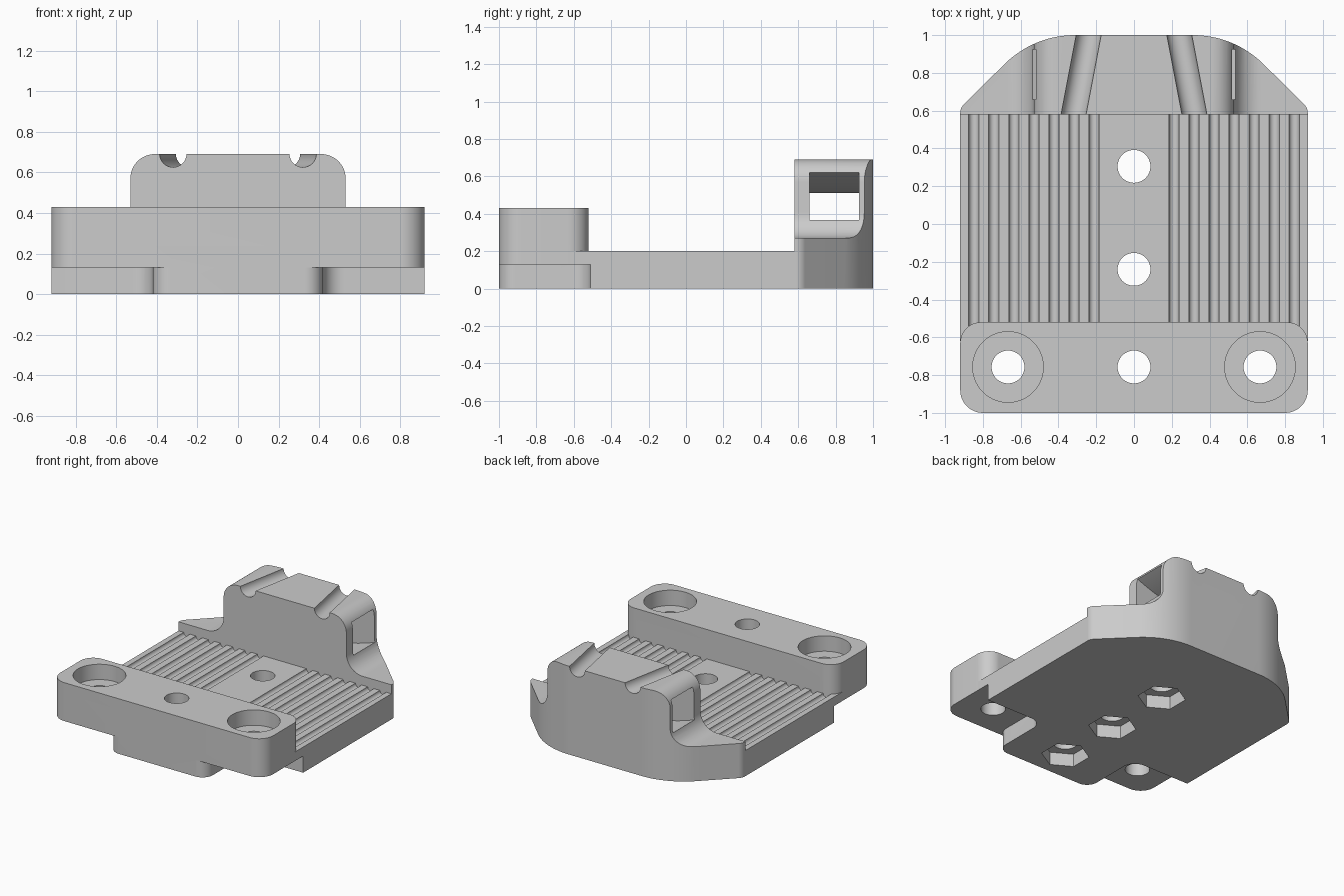
import bpy, bmesh, math
from mathutils import Vector

if "Cube" in bpy.data.objects:
    bpy.data.objects.remove(bpy.data.objects["Cube"], do_unlink=True)

grey = bpy.data.materials.new("light_grey_plastic")
grey.use_nodes = True
COLOUR = (0.6, 0.6, 0.6, 1)
grey.diffuse_color = COLOUR
grey.node_tree.nodes["Principled BSDF"].inputs["Base Color"].default_value = COLOUR


def rounded(corners, steps=12):
    """Polygon from (x, y, radius) corners, each rounded by its radius."""
    points = []
    for i, (x, y, r) in enumerate(corners):
        p = Vector((x, y))
        if r == 0:
            points.append(p)
            continue
        u = (Vector(corners[i - 1][:2]) - p).normalized()
        v = (Vector(corners[(i + 1) % len(corners)][:2]) - p).normalized()
        half = u.angle(v) / 2
        to_centre = (u + v).normalized() * r / math.sin(half)
        start = (u * r / math.tan(half) - to_centre).normalized()
        end = (v * r / math.tan(half) - to_centre).normalized()
        points += [p + to_centre + start.slerp(end, k / steps) * r for k in range(steps + 1)]
    return points


def mirrored(half):
    """Complete a right-hand half outline across x = 0."""
    return half + [(-x, y, r) for x, y, r in reversed(half)]


def prism(name, points, low, high, axis="Z"):
    """Extrude a flat outline along z, or along y for an x-z outline."""
    place = (lambda a, b, h: (a, b, h)) if axis == "Z" else (lambda a, b, h: (a, h, b))
    bm = bmesh.new()
    face = bm.faces.new([bm.verts.new(place(a, b, low)) for a, b in points])
    new = bmesh.ops.extrude_face_region(bm, geom=[face])["geom"]
    bmesh.ops.translate(bm, vec=place(0, 0, high - low),
                        verts=[g for g in new if isinstance(g, bmesh.types.BMVert)])
    bmesh.ops.recalc_face_normals(bm, faces=bm.faces)
    mesh = bpy.data.meshes.new(name)
    bm.to_mesh(mesh)
    bm.free()
    mesh.materials.append(grey)
    obj = bpy.data.objects.new(name, mesh)
    bpy.context.collection.objects.link(obj)
    return obj


def circle(x, y, r, sides=40, turn=0.0):
    step = math.tau / sides
    return [(x + r * math.cos(turn + k * step), y + r * math.sin(turn + k * step))
            for k in range(sides)]


def box(name, x, y0, y1, z0, z1):
    return prism(name, [(-x, y0), (x, y0), (x, y1), (-x, y1)], z0, z1)


def combine(target, tool, operation):
    """Apply one boolean and discard the tool."""
    bpy.context.view_layer.objects.active = target
    mod = target.modifiers.new(operation.lower(), "BOOLEAN")
    mod.operation, mod.object, mod.solver = operation, tool, "EXACT"
    bpy.ops.object.modifier_apply(modifier=mod.name)
    bpy.data.objects.remove(tool, do_unlink=True)


W = 0.92          # half width
BACK = 0.58       # front face of the rear block

# Base plate with a narrow rounded tongue under the front block
plate = mirrored([(0.42, -1, 0.09), (0.42, -0.51, 0.1), (W, -0.51, 0), (W, BACK + 0.01, 0)])
mount = prism("ribbed_mount", rounded(plate), 0, 0.2)
combine(mount, box("plate_ledge", W, -0.62, -0.45, 0.13, 0.2), "UNION")

# Round grooves running lengthwise on both sides
for i in range(7):
    for side in (-1, 1):
        x = side * (0.212 + 0.106 * i)
        combine(mount, prism("rib_groove", circle(x, 0.2, 0.027, 20), -0.8, 0.7, "Y"), "DIFFERENCE")

# Front clamp block
block = mirrored([(W, -1, 0.12), (W, -0.52, 0.11)])
combine(mount, prism("front_block", rounded(block), 0.13, 0.43), "UNION")

# Rear block: stepped profile trimmed to the tapered outline
profile = mirrored([(1, 0, 0), (1, 0.27, 0), (0.53, 0.27, 0.14), (0.53, 0.69, 0.12)])
rear = prism("rear_block", rounded(profile), BACK, 1.1, "Y")
taper = mirrored([(W, 0.4, 0), (W, 0.615, 0.07), (0.53, 1, 0.53)])
combine(rear, prism("rear_outline", rounded(taper, 20), -0.2, 1), "INTERSECT")

# Curved strap tunnel across the rear block
xs = [-0.62 + 1.24 * k / 32 for k in range(33)]
arc = lambda x, r: (x, 1.79 - math.sqrt(r * r - x * x))
tunnel = [arc(x, 1.52) for x in xs] + [arc(x, 1.28) for x in reversed(xs)]
combine(rear, prism("strap_tunnel", tunnel, 0.66, 0.925, "Y"), "DIFFERENCE")

# Slanted cable channels on top of the rear block
for side in (-1, 1):
    channel = prism("cable_channel", circle(0, 0, 0.065, 32), -0.4, 0.4, "Y")
    channel.location = (side * 0.28, 0.79, 0.69)
    channel.rotation_euler.z = side * math.atan2(0.08, 0.42)
    bpy.context.view_layer.update()
    combine(rear, channel, "DIFFERENCE")
combine(mount, rear, "UNION")

# Centre bolt holes with hexagonal nut pockets underneath
for y in (0.305, -0.24, -0.757):
    combine(mount, prism("bolt_hole", circle(0, y, 0.087), -0.1, 0.6), "DIFFERENCE")
    combine(mount, prism("nut_pocket", circle(0, y, 0.17, 6, math.pi / 2), -0.1, 0.1), "DIFFERENCE")

# Counterbored corner holes
for side in (-1, 1):
    x = side * 0.667
    combine(mount, prism("corner_hole", circle(x, -0.757, 0.087), 0, 0.6), "DIFFERENCE")
    combine(mount, prism("counterbore", circle(x, -0.757, 0.187, 56), 0.31, 0.6), "DIFFERENCE")

# Smooth the rounded faces, keep the edges crisp
bpy.ops.object.select_all(action="DESELECT")
mount.select_set(True)
bpy.context.view_layer.objects.active = mount
bpy.ops.object.shade_smooth_by_angle(angle=math.radians(30))
